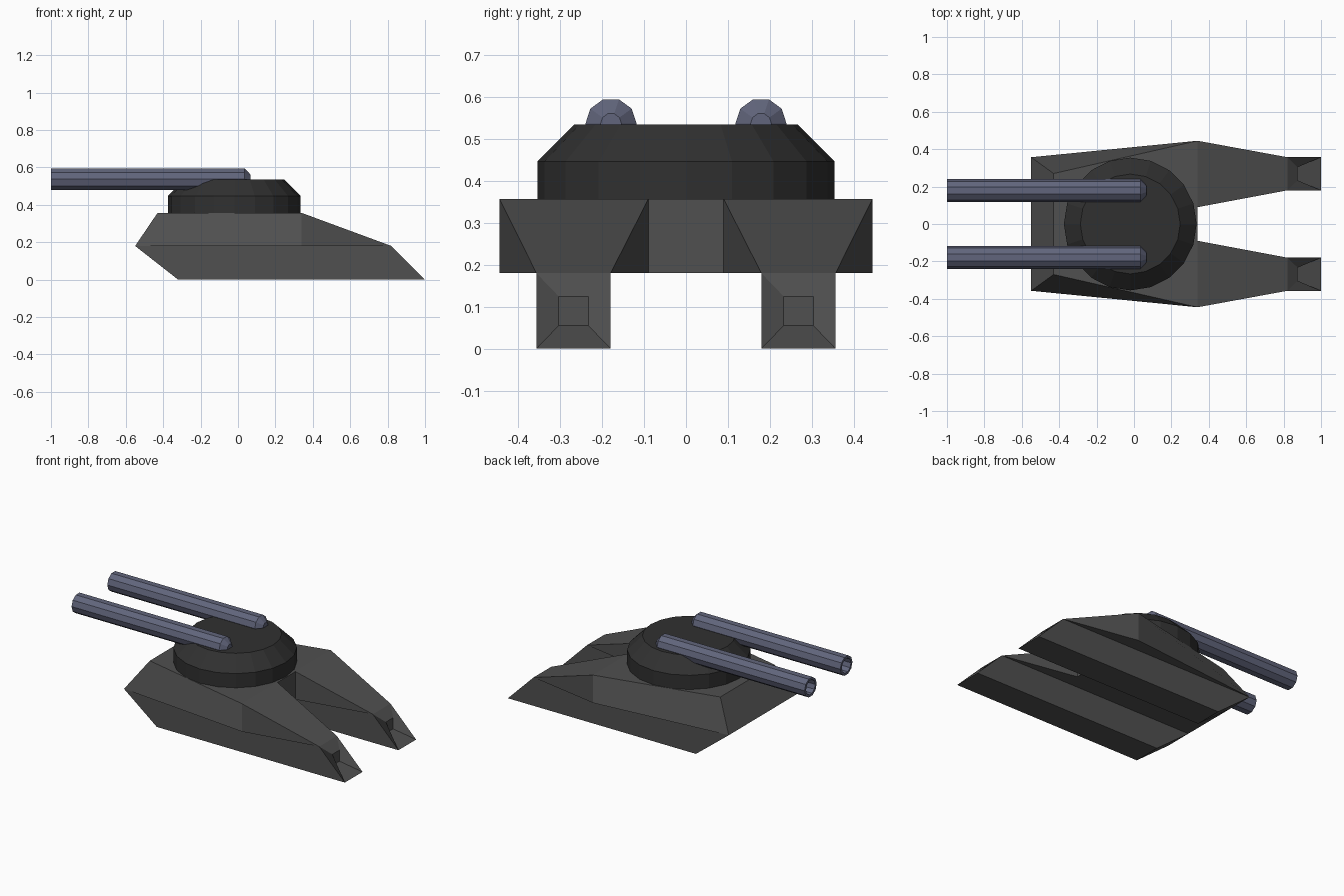
import bpy, bmesh
from math import cos, sin, tau

if "Cube" in bpy.data.objects:
    bpy.data.objects.remove(bpy.data.objects["Cube"])


def material(name, rgb):
    m = bpy.data.materials.new(name)
    m.diffuse_color = (*rgb, 1)
    m.use_nodes = True
    m.node_tree.nodes["Principled BSDF"].inputs["Base Color"].default_value = m.diffuse_color
    return m


def finish(name, bm, mat):
    bmesh.ops.recalc_face_normals(bm, faces=bm.faces[:])
    me = bpy.data.meshes.new(name)
    bm.to_mesh(me)
    bm.free()
    me.materials.append(mat)
    ob = bpy.data.objects.new(name, me)
    bpy.context.collection.objects.link(ob)
    return ob


def lathe(name, profile, sides, place, mat):
    """Spin (radius, height) pairs; place(u, v, h) maps each point to space."""
    bm = bmesh.new()
    rings = [[bm.verts.new(place(r * cos(tau * i / sides), r * sin(tau * i / sides), h))
              for i in range(sides)] for r, h in profile]
    for a, b in zip(rings, rings[1:]):
        for i in range(sides):
            j = (i + 1) % sides
            bm.faces.new((a[i], a[j], b[j], b[i]))
    bm.faces.new(rings[0])
    bm.faces.new(rings[-1])
    return finish(name, bm, mat)


hull_grey = material("hull_grey", (0.08, 0.08, 0.08))
turret_grey = material("turret_grey", (0.03, 0.03, 0.03))
gun_blue = material("gun_blue", (0.12, 0.13, 0.2))

# Hull half: rim (lower case), deck (upper case), pod floor (p-s), nose recess (i-l)
M, T = 0.18, 0.357
points = {
    "a": (-.55, 0, M), "b": (-.55, .18, M), "c": (-.55, .357, M), "d": (.34, .445, M),
    "e": (.82, .357, M), "f": (.82, .18, M), "g": (.34, .09, M), "h": (.34, 0, M),
    "A": (-.43, 0, T), "C": (-.43, .27, T), "D": (.34, .445, T),
    "G": (.34, .09, T), "H": (.34, 0, T),
    "p": (-.32, .18, 0), "q": (-.32, .357, 0), "r": (1, .357, 0), "s": (1, .18, 0),
    "i": (.875, .304, .125), "j": (.875, .233, .125),
    "k": (.875, .233, .055), "l": (.875, .304, .055),
}
faces = ("abcCA cdDC ACDGH DefG Dde Gfg hgGH abfgh cde "   # upper body
         "bfsp cerq pqrs bcqp "                            # pod
         "efji fskj srlk reil ijkl")                       # recessed nose
bm = bmesh.new()
v = {k: bm.verts.new(co) for k, co in points.items()}
for f in faces.split():
    bm.faces.new([v[k] for k in f])
hull = finish("hull", bm, hull_grey)
mirror = hull.modifiers.new("mirror", "MIRROR")
mirror.use_axis = (False, True, False)
mirror.use_clip = True

# Turret with bevelled top
lathe("turret", [(.355, T), (.355, .447), (.267, .535)], 20,
      lambda u, w, h: (u - .02, w, h), turret_grey)

# Twin hollow gun barrels with tapered rear ends
barrel = [(.025, .068), (.061, .035), (.061, -1), (.046, -1), (.046, -.75)]
for side, y in (("left", -.179), ("right", .179)):
    lathe("gun_barrel_" + side, barrel, 10,
          lambda u, w, h, y=y: (h, y + u, .537 + w), gun_blue)
